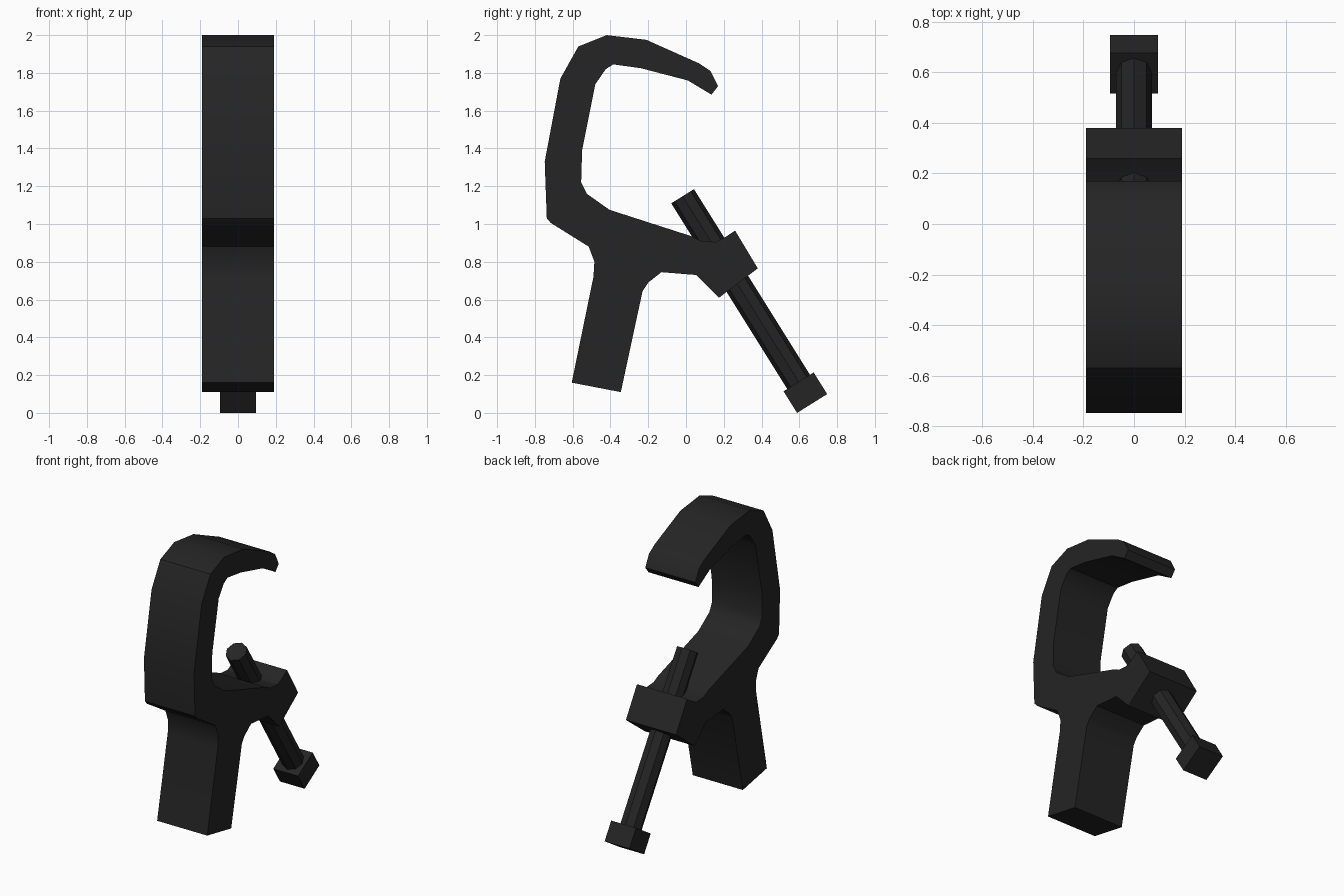
import bpy, bmesh, math
from mathutils import Vector

cube = bpy.data.objects.get("Cube")
if cube:
    bpy.data.objects.remove(cube)

# One matte black finish for every part
black = bpy.data.materials.new("matte_black")
black.use_nodes = True
colour = (0.018, 0.018, 0.018, 1)
black.diffuse_color = colour
black.node_tree.nodes["Principled BSDF"].inputs["Base Color"].default_value = colour


def finish(name, bm, angle=30):
    bmesh.ops.recalc_face_normals(bm, faces=bm.faces)
    mesh = bpy.data.meshes.new(name)
    bm.to_mesh(mesh)
    bm.free()
    mesh.materials.append(black)
    obj = bpy.data.objects.new(name, mesh)
    bpy.context.collection.objects.link(obj)
    bpy.ops.object.select_all(action="DESELECT")
    obj.select_set(True)
    bpy.context.view_layer.objects.active = obj
    bpy.ops.object.shade_smooth_by_angle(angle=math.radians(angle))
    return obj


def extrude_profile(name, points, half_width):
    bm = bmesh.new()
    face = bm.faces.new([bm.verts.new((-half_width, y, z)) for y, z in points])
    result = bmesh.ops.extrude_face_region(bm, geom=[face])
    moved = [v for v in result["geom"] if isinstance(v, bmesh.types.BMVert)]
    bmesh.ops.translate(bm, verts=moved, vec=(2 * half_width, 0, 0))
    return finish(name, bm)


def prism(name, start, end, radius, sides, turn=0):
    # Straight prism between two points, first side turned about its axis
    axis = end - start
    bm = bmesh.new()
    bmesh.ops.create_cone(bm, cap_ends=True, segments=sides, radius1=radius,
                          radius2=radius, depth=axis.length)
    obj = finish(name, bm)
    obj.location = (start + end) / 2
    tilt = math.atan2(axis.y, -axis.z)
    obj.rotation_euler = (tilt, 0, turn)
    obj.rotation_mode = "XYZ"
    if turn:
        obj.rotation_euler.z = 0
        for v in obj.data.vertices:
            x, y = v.co.x, v.co.y
            v.co.x = x * math.cos(turn) - y * math.sin(turn)
            v.co.y = x * math.sin(turn) + y * math.cos(turn)
    return obj


# Hook, handle and threaded block share one side profile
handle_front = [(-.605, .16), (-.49, .72), (-.485, .8), (-.515, .88)]
hook_outer = [(-.715, 1.005), (-.737, 1.03), (-.748, 1.33), (-.665, 1.77),
              (-.57, 1.94), (-.42, 2), (-.21, 1.975), (.07, 1.85), (.13, 1.81)]
hook_inner = [(.17, 1.73), (.135, 1.685), (.01, 1.76), (-.24, 1.825),
              (-.385, 1.845), (-.425, 1.82), (-.48, 1.74), (-.55, 1.39),
              (-.555, 1.22), (-.525, 1.16), (-.405, 1.075)]
block = [(.03, .935), (.08, .91), (.16, .905), (.2, .925), (.26, .965),
         (.38, .765), (.175, .61), (.055, .73)]
handle_back = [(-.13, .745), (-.2, .69), (-.23, .645), (-.345, .11)]
extrude_profile("clamp_body",
                handle_front + hook_outer + hook_inner + block + handle_back, .19)

# Clamping bolt through the block, with a square head
tip = Vector((0, -.018, 1.147))
head = Vector((0, .632, .107))
along = (head - tip).normalized()
prism("bolt_shaft", tip, head, .071, 8)
prism("bolt_head", head - along * .0675, head + along * .0675,
      .094 * math.sqrt(2), 4, math.pi / 4)
